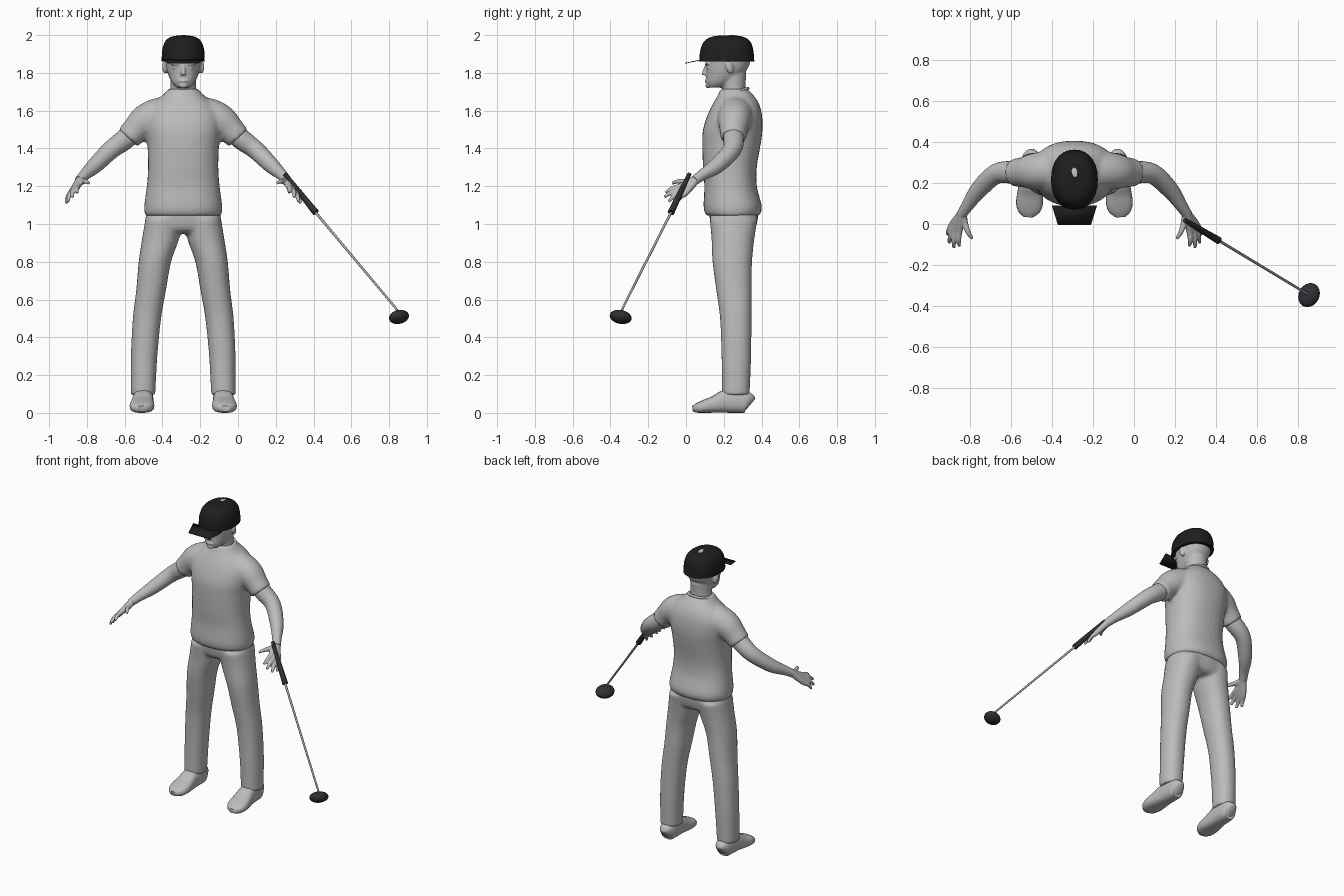
import bpy, bmesh, math
from mathutils import Vector, Matrix, Euler

old = bpy.data.objects.get("Cube")
if old:
    bpy.data.objects.remove(old, do_unlink=True)

BODY_X = -0.29  # the figure stands left of centre, the club reaches right


def material(name, rgb):
    m = bpy.data.materials.new(name)
    m.use_nodes = True
    m.diffuse_color = (*rgb, 1)
    bsdf = m.node_tree.nodes["Principled BSDF"]
    bsdf.inputs["Base Color"].default_value = (*rgb, 1)
    bsdf.inputs["Roughness"].default_value = 0.7
    return m


grey = material("plain grey", (0.5, 0.5, 0.5))
black = material("cap black", (0.013, 0.013, 0.013))
charcoal = material("club charcoal", (0.028, 0.028, 0.034))
steel = material("shaft grey", (0.4, 0.4, 0.4))


def resample(rows, steps):
    """Catmull-Rom interpolation of rows of numbers."""
    out = []
    for i in range(len(rows) - 1):
        a, b, c, d = (rows[min(max(i + k, 0), len(rows) - 1)] for k in (-1, 0, 1, 2))
        for s in range(steps):
            t = s / steps
            out.append([q + 0.5 * t * (r - p + t * (2 * p - 5 * q + 4 * r - w
                        + t * (3 * (q - r) + w - p))) for p, q, r, w in zip(a, b, c, d)])
    return out + [list(rows[-1])]


def loft(bm, rows, flat, power=2.0, sides=24, steps=4, mirror=False):
    """Closed tube through rows of x, y, z, half width, half depth."""
    rows = resample(rows, steps)
    pts = [Vector(r[:3]) for r in rows]
    for sign in ((1, -1) if mirror else (1,)):
        rings = []
        for i, row in enumerate(rows):
            u, v = Vector((1, 0, 0)), Vector((0, 1, 0))
            if not flat:
                t = (pts[min(i + 1, len(pts) - 1)] - pts[max(i - 1, 0)]).normalized()
                ref = Vector((0, 0, 1)) if abs(t.z) < 0.9 else Vector((0, 1, 0))
                u = t.cross(ref).normalized()
                v = u.cross(t)
            ring = []
            for k in range(sides):
                a = math.tau * k / sides
                c, s = math.cos(a), math.sin(a)
                p = pts[i] + u * row[3] * math.copysign(abs(c) ** (2 / power), c) \
                    + v * row[4] * math.copysign(abs(s) ** (2 / power), s)
                ring.append(bm.verts.new((p.x * sign, p.y, p.z)))
            rings.append(ring)
        for lo, hi in zip(rings, rings[1:]):
            for k in range(sides):
                n = (k + 1) % sides
                bm.faces.new((lo[k], lo[n], hi[n], hi[k]))
        bm.faces.new(rings[0])
        bm.faces.new(rings[-1])


def stack(bm, rows, **kw):
    """Horizontal sections: x, front, back, z, half width."""
    loft(bm, [(x, (f + b) / 2, z, w, (b - f) / 2) for x, f, b, z, w in rows], True, **kw)


def limb(bm, rows, **kw):
    """Round limb: x, y, z, radius."""
    loft(bm, [(*r, r[3]) for r in rows], False, **kw)


def ball(bm, loc, size, rot=(0, 0, 0)):
    m = Matrix.LocRotScale(Vector(loc), Euler([math.radians(a) for a in rot]), Vector(size))
    bmesh.ops.create_uvsphere(bm, u_segments=24, v_segments=14, radius=1, matrix=m)


def finish(name, bm, mat, voxel=0, smooth=0, x=BODY_X, angle=50):
    bmesh.ops.recalc_face_normals(bm, faces=bm.faces)
    me = bpy.data.meshes.new(name)
    bm.to_mesh(me)
    bm.free()
    ob = bpy.data.objects.new(name, me)
    bpy.context.collection.objects.link(ob)
    ob.location.x = x
    me.materials.append(mat)
    bpy.ops.object.select_all(action='DESELECT')
    ob.select_set(True)
    bpy.context.view_layer.objects.active = ob
    if voxel:
        r = ob.modifiers.new("Blend", 'REMESH')
        r.mode, r.voxel_size, r.use_smooth_shade = 'VOXEL', voxel, True
        if smooth:
            s = ob.modifiers.new("Relax", 'SMOOTH')
            s.factor, s.iterations = 0.5, smooth
    else:
        bpy.ops.object.shade_smooth_by_angle(angle=math.radians(angle))
    return ob


# Shirt: torso and sleeves blended together
bm = bmesh.new()
stack(bm, [(0, .105, .39, 1.045, .202), (0, .093, .402, 1.09, .207), (0, .097, .375, 1.2, .193),
           (0, .09, .375, 1.3, .186), (0, .086, .395, 1.42, .19), (0, .09, .405, 1.5, .2),
           (0, .115, .402, 1.58, .2), (0, .145, .385, 1.64, .16), (0, .17, .355, 1.685, .105),
           (0, .18, .325, 1.715, .08)], power=2.3, sides=32)
limb(bm, [(.08, .265, 1.57, .09), (.13, .262, 1.575, .093), (.2, .256, 1.545, .088),
          (.25, .252, 1.5, .074), (.292, .25, 1.455, .068)], mirror=True)
finish("shirt", bm, grey, .011, 5)

# Shirt collar
bm = bmesh.new()
loop = [(.078 * math.cos(a), .253 + .075 * math.sin(a), 1.7 + .018 * math.sin(a), .008)
        for a in (math.tau * k / 24 for k in range(25))]
limb(bm, loop, sides=8, steps=1)
finish("collar", bm, grey)

# Trousers
bm = bmesh.new()
stack(bm, [(.213, .19, .337, .095, .065), (.207, .188, .345, .3, .07), (.192, .18, .347, .5, .075),
           (.17, .16, .348, .65, .079), (.15, .14, .35, .8, .086), (.12, .135, .362, .92, .098),
           (.1, .125, .38, 1.03, .1)], power=2.2, mirror=True)
stack(bm, [(0, .17, .34, .95, .16), (0, .135, .37, .98, .204), (0, .122, .385, 1.06, .195)], power=2.3)
finish("trousers", bm, grey, .011, 4)

# Shoes
bm = bmesh.new()
shoe = [(.21, .342, .045, .02, .035), (.21, .325, .055, .045, .055), (.211, .27, .063, .053, .063),
        (.213, .21, .061, .055, .061), (.216, .15, .045, .062, .045), (.219, .1, .035, .065, .035),
        (.222, .06, .026, .053, .026), (.223, .035, .022, .025, .015)]
loft(bm, shoe, False, power=2.6, mirror=True)
finish("shoes", bm, grey)

# Arms
bm = bmesh.new()
limb(bm, [(.25, .252, 1.51, .05), (.3, .252, 1.455, .055), (.383, .243, 1.392, .049),
          (.467, .165, 1.31, .042), (.52, .09, 1.262, .03), (.55, .045, 1.23, .025)], mirror=True)
finish("arms", bm, grey)

# Hands: palm, four fingers and thumb
bm = bmesh.new()
wrist = (.545, .055, 1.237)
fingers = [((.592, .002, 1.168), (.62, -.05, 1.11)), ((.588, -.016, 1.173), (.61, -.092, 1.118)),
           ((.577, -.028, 1.184), (.587, -.115, 1.142)), ((.56, -.032, 1.198), (.56, -.107, 1.165)),
           ((.535, .01, 1.225), (.497, -.072, 1.216))]
for base, tip in fingers:
    b, t = Vector(base), Vector(tip)
    mid = b.lerp(t, .55) + Vector((.004, -.004, .006))
    limb(bm, [(*wrist, .022), (*b, .0165), (*mid, .0125), (*t, .008)], sides=12, mirror=True)
finish("hands", bm, grey, .005, 2)

# Head: skull, neck, nose, brow, lips and ears
bm = bmesh.new()
stack(bm, [(0, .118, .2, 1.722, .035), (0, .107, .25, 1.75, .062), (0, .106, .31, 1.8, .083),
           (0, .103, .338, 1.85, .094), (0, .1, .345, 1.91, .098), (0, .13, .325, 1.96, .075)],
      power=2.2)
stack(bm, [(0, .19, .325, 1.65, .072), (0, .19, .315, 1.72, .068), (0, .17, .32, 1.8, .07)])
limb(bm, [(0, .108, 1.84, .009), (0, .098, 1.805, .012), (0, .096, 1.788, .016)], sides=12)
ball(bm, (0, .11, 1.757), (.027, .012, .008))
ball(bm, (0, .116, 1.733), (.024, .014, .014))
for side in (-1, 1):
    ball(bm, (side * .04, .112, 1.848), (.03, .012, .009))
    ball(bm, (side * .04, .122, 1.828), (.018, .012, .009))
    ball(bm, (side * .098, .232, 1.828), (.012, .02, .034), (15, 0, side * 20))
finish("head", bm, grey, .006, 3)

# Cap crown, brim and the small pale patch on top
bm = bmesh.new()
stack(bm, [(0, .07, .362, 1.86, .114), (0, .075, .357, 1.915, .112), (0, .09, .345, 1.958, .1),
           (0, .118, .32, 1.984, .078), (0, .16, .28, 1.996, .042), (0, .215, .225, 1.998, .005)],
      power=2.2, sides=28)
finish("cap_crown", bm, black)

bm = bmesh.new()
bm.faces.new([bm.verts.new(p) for p in
              ((-.11, .09, 1.873), (-.08, -.006, 1.853), (.08, -.006, 1.853), (.11, .09, 1.873))])
brim = finish("cap_brim", bm, black)
brim.modifiers.new("Thickness", 'SOLIDIFY').thickness = .004

bm = bmesh.new()
ball(bm, (0, .255, 1.997), (.014, .028, .003), (-8, 0, 10))
finish("cap_patch", bm, grey)

# Golf club: grip, shaft and head
grip_top, grip_end = Vector((.248, .018, 1.265)), Vector((.412, -.08, 1.06))
shaft_end = Vector((.835, -.335, .555))
bm = bmesh.new()
limb(bm, [(*grip_top, .011), (*grip_end, .018)], sides=16, steps=1)
finish("club_grip", bm, charcoal, x=0)
bm = bmesh.new()
limb(bm, [(*grip_end, .007), (*shaft_end, .006), (.848, -.342, .535, .006)], sides=12, steps=1)
finish("club_shaft", bm, steel, x=0)
bm = bmesh.new()
ball(bm, (.852, -.346, .508), (.052, .061, .035), (-6, -20, -25))
finish("club_head", bm, charcoal, x=0)
